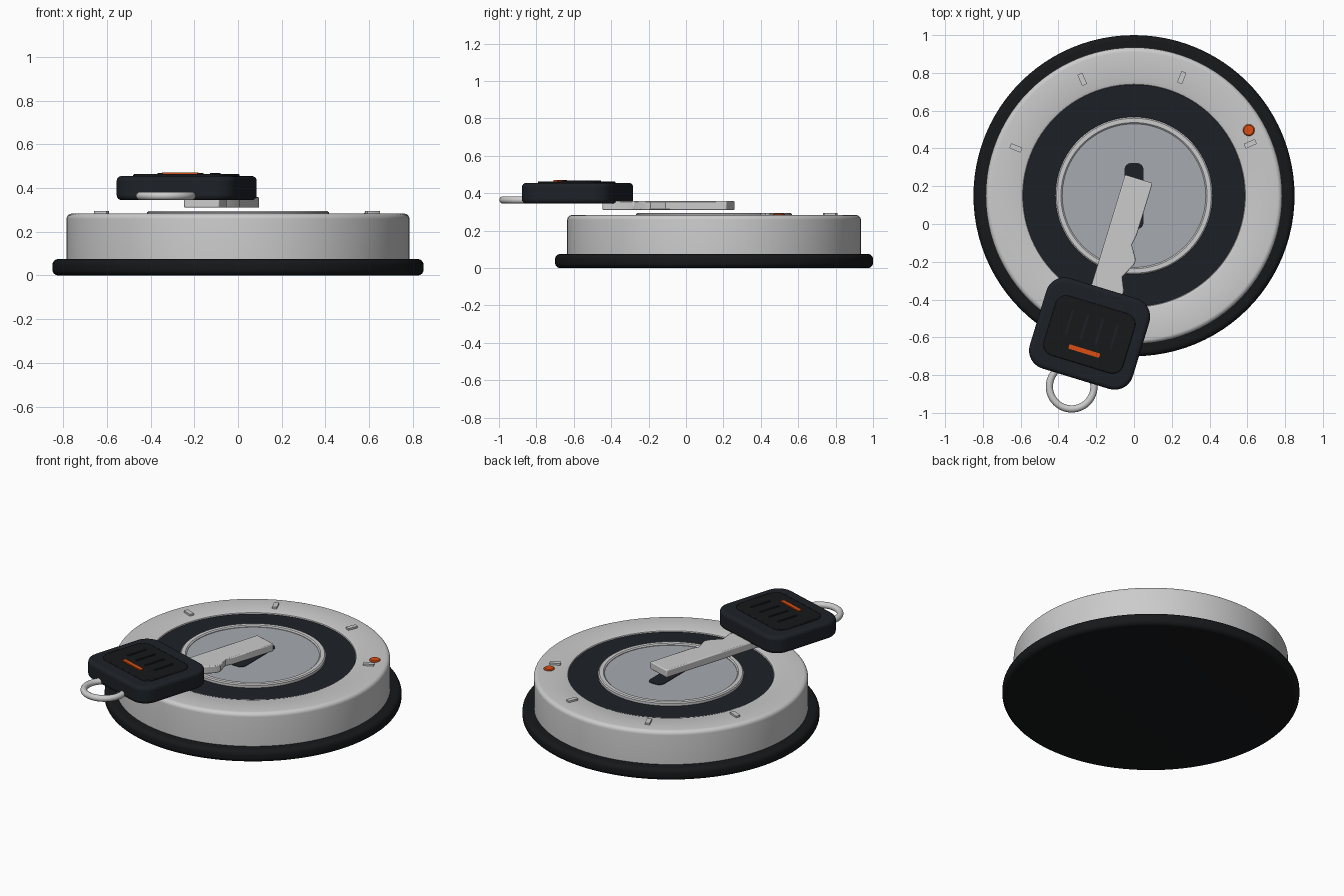
import bpy, bmesh
from math import sin, cos, pi, radians
from mathutils import Matrix

if "Cube" in bpy.data.objects:
    bpy.data.objects.remove(bpy.data.objects["Cube"])

CX, CY = 0.0, 0.15                       # lock centre
KEY = Matrix.Translation((-0.235, -0.58, 0)) @ Matrix.Rotation(radians(-17), 4, 'Z')


def material(name, rgb):
    m = bpy.data.materials.new(name)
    m.diffuse_color = (*rgb, 1)
    m.use_nodes = True
    m.node_tree.nodes["Principled BSDF"].inputs["Base Color"].default_value = m.diffuse_color
    return m


SILVER = material("silver", (0.58, 0.60, 0.60))
STEEL = material("steel", (0.38, 0.41, 0.44))
RUBBER = material("rubber", (0.008, 0.009, 0.010))
DARK = material("dark_plastic", (0.012, 0.015, 0.020))
ORANGE = material("orange", (0.70, 0.075, 0.006))


def finish(name, bm, mat, matrix=Matrix(), bevel=0.0, segments=3):
    bmesh.ops.recalc_face_normals(bm, faces=bm.faces)
    me = bpy.data.meshes.new(name)
    bm.to_mesh(me)
    bm.free()
    ob = bpy.data.objects.new(name, me)
    bpy.context.collection.objects.link(ob)
    ob.matrix_world = matrix
    me.materials.append(mat)
    if bevel:
        b = ob.modifiers.new("bevel", 'BEVEL')
        b.width, b.segments = bevel, segments
        b.limit_method, b.angle_limit = 'ANGLE', radians(50)
    bpy.ops.object.select_all(action='DESELECT')
    ob.select_set(True)
    bpy.context.view_layer.objects.active = ob
    bpy.ops.object.shade_smooth_by_angle(angle=radians(35))
    return ob


def lathe(name, profile, mat, closed=False, centre=(CX, CY, 0), n=96):
    """Revolve (radius, z) points; open profiles are capped at both ends."""
    bm = bmesh.new()
    rings = [[bm.verts.new((r * cos(2 * pi * i / n), r * sin(2 * pi * i / n), z))
              for i in range(n)] for r, z in profile]
    pairs = list(zip(rings, rings[1:])) + ([(rings[-1], rings[0])] if closed else [])
    for a, b in pairs:
        for i in range(n):
            j = (i + 1) % n
            bm.faces.new((a[i], a[j], b[j], b[i]))
    if not closed:
        bm.faces.new(rings[0])
        bm.faces.new(rings[-1])
    return finish(name, bm, mat, Matrix.Translation(centre))


def prism(name, outline, z0, z1, mat, matrix=Matrix(), bevel=0.0, segments=3):
    bm = bmesh.new()
    face = bm.faces.new([bm.verts.new((x, y, z0)) for x, y in outline])
    top = bmesh.ops.extrude_face_region(bm, geom=[face])["geom"]
    bmesh.ops.translate(bm, vec=(0, 0, z1 - z0),
                        verts=[v for v in top if isinstance(v, bmesh.types.BMVert)])
    if len(bm.faces) == len(outline) + 1:
        bmesh.ops.holes_fill(bm, edges=bm.edges)
    return finish(name, bm, mat, matrix, bevel, segments)


def rounded(w, h, r, x=0.0, y=0.0, n=8):
    pts = []
    for k, (sx, sy) in enumerate(((1, 1), (-1, 1), (-1, -1), (1, -1))):
        for i in range(n + 1):
            a = pi / 2 * (k + i / n)
            pts.append((x + sx * (w / 2 - r) + r * cos(a), y + sy * (h / 2 - r) + r * sin(a)))
    return pts


def arc(r, z, rad, a0, a1, n=6):
    return [(r + rad * cos(radians(a0 + (a1 - a0) * i / n)),
             z + rad * sin(radians(a0 + (a1 - a0) * i / n))) for i in range(n + 1)]


# Rubber base and silver housing with a recessed channel in its top
lathe("base_pad", arc(0.822, 0.028, 0.028, -90, 0) + arc(0.822, 0.047, 0.028, 0, 90), RUBBER)
lathe("housing", [(0.785, 0.07)] + arc(0.760, 0.258, 0.025, 0, 90)
      + [(0.605, 0.283), (0.59, 0.278), (0.585, 0.262), (0.40, 0.262)], SILVER)

# Dark inlay, raised collar and lock face
lathe("dark_inlay", [(0.587, 0.255), (0.587, 0.272), (0.41, 0.272), (0.41, 0.255)],
      DARK, closed=True)
lathe("collar", [(0.417, 0.26), (0.417, 0.288), (0.410, 0.294), (0.387, 0.294),
                 (0.380, 0.288), (0.380, 0.26)], SILVER, closed=True)
lathe("lock_face", [(0.382, 0.26), (0.382, 0.284)], STEEL)
prism("key_slot", rounded(0.10, 0.35, 0.035, 0, 0.148), 0.27, 0.287, DARK)

# Position ticks and the orange indicator
for i, deg in enumerate((24, 68, 114, 158)):
    m = Matrix.Translation((CX, CY, 0)) @ Matrix.Rotation(radians(deg), 4, 'Z')
    prism(f"tick_{i + 1}", rounded(0.064, 0.028, 0.003, 0.674, 0, 2), 0.275, 0.294, SILVER, m)
lathe("indicator_dot", [(0.031, 0.275), (0.031, 0.286), (0.026, 0.291)], ORANGE,
      centre=(0.608, 0.497, 0), n=24)

# Key: toothed blade, grip, grip inset, ridges, stripe and ring
blade = [(-0.066, 0.17), (0.103, 0.17), (0.108, 0.269), (0.077, 0.337), (0.118, 0.415),
         (0.120, 0.445), (0.076, 0.515), (0.086, 0.57), (0.086, 0.859), (-0.066, 0.859)]
prism("key_blade", blade, 0.31, 0.358, SILVER, KEY, 0.006, 2)
prism("key_grip", rounded(0.57, 0.50, 0.10), 0.345, 0.455, DARK, KEY, 0.022, 4)
prism("grip_inset", rounded(0.44, 0.33, 0.06, 0, -0.005), 0.445, 0.464, RUBBER, KEY, 0.005, 2)
for i in range(4):
    prism(f"grip_ridge_{i + 1}", rounded(0.012, 0.14, 0.005, -0.12 + 0.083 * i, 0.025, 3),
          0.455, 0.469, DARK, KEY)
prism("grip_stripe", rounded(0.17, 0.024, 0.004, 0, -0.097, 3), 0.455, 0.471, ORANGE, KEY)
lathe("key_ring", arc(0.118, 0, 0.019, 0, 337.5, 15), SILVER, closed=True,
      centre=(-0.33, -0.861, 0.364), n=64)
